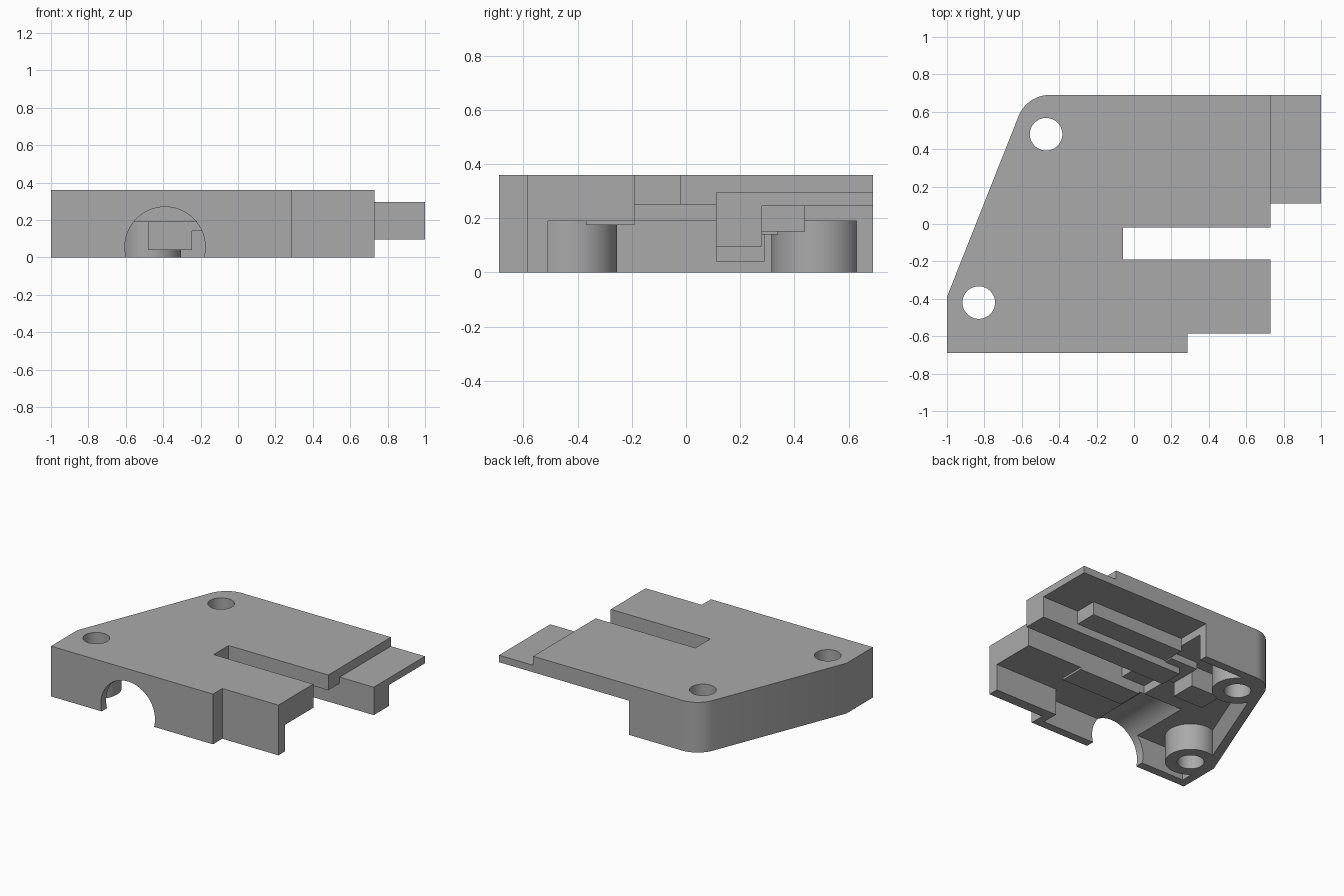
import bpy, bmesh, math
from mathutils import Matrix, Vector

cube = bpy.data.objects.get("Cube")
if cube:
    bpy.data.objects.remove(cube, do_unlink=True)

grey = bpy.data.materials.new("plain_grey")
grey.use_nodes = True
COLOUR = (0.4, 0.4, 0.4, 1)
grey.diffuse_color = COLOUR
grey.node_tree.nodes["Principled BSDF"].inputs["Base Color"].default_value = COLOUR


def finish(name, bm):
    bmesh.ops.recalc_face_normals(bm, faces=bm.faces)
    mesh = bpy.data.meshes.new(name)
    bm.to_mesh(mesh)
    bm.free()
    mesh.materials.append(grey)
    obj = bpy.data.objects.new(name, mesh)
    bpy.context.collection.objects.link(obj)
    return obj


def prism(name, points, z0, z1):
    bm = bmesh.new()
    face = bm.faces.new([bm.verts.new((x, y, z0)) for x, y in points])
    ext = bmesh.ops.extrude_face_region(bm, geom=[face])
    top = [v for v in ext["geom"] if isinstance(v, bmesh.types.BMVert)]
    bmesh.ops.translate(bm, verts=top, vec=(0, 0, z1 - z0))
    return finish(name, bm)


def box(name, x0, x1, y0, y1, z0, z1):
    return prism(name, [(x0, y0), (x1, y0), (x1, y1), (x0, y1)], z0, z1)


def cylinder(name, centre, radius, depth, along_y=False):
    bm = bmesh.new()
    turn = Matrix.Rotation(math.pi / 2 if along_y else 0, 4, "X")
    bmesh.ops.create_cone(bm, cap_ends=True, segments=64, radius1=radius, radius2=radius,
                          depth=depth, matrix=Matrix.Translation(Vector(centre)) @ turn)
    return finish(name, bm)


def corner(cx, cy, radius):
    """Rounded back corner, from the back edge round to the slanted side."""
    angles = [math.radians(90 + 69 * i / 16) for i in range(17)]
    return [(cx + radius * math.cos(a), cy + radius * math.sin(a)) for a in angles]


def combine(body, other, operation):
    mod = body.modifiers.new(other.name, "BOOLEAN")
    mod.operation = operation
    mod.solver = "EXACT"
    mod.object = other
    bpy.context.view_layer.objects.active = body
    bpy.ops.object.modifier_apply(modifier=mod.name)
    bpy.data.objects.remove(other, do_unlink=True)


BOSSES = [(-0.47, 0.48), (-0.83, -0.42)]

# Outer block with the slanted side and the long slot
body = prism("cover_body", [
    (-1, -0.69), (0.285, -0.69), (0.285, -0.585), (0.73, -0.585), (0.73, -0.19),
    (-0.06, -0.19), (-0.06, -0.02), (0.73, -0.02), (0.73, 0.69),
    *corner(-0.45, 0.51, 0.18), (-1, -0.39)], 0, 0.36)

# Hollow underside, open towards +x
cavity = prism("cavity", [
    (1.1, -0.51), (0.23, -0.51), (0.23, -0.63), (-0.94, -0.63), (-0.94, -0.40),
    *reversed(corner(-0.45, 0.51, 0.12)), (1.1, 0.63)], -0.1, 0.19)
combine(body, cavity, "DIFFERENCE")
for cutter in (
    box("back_opening", -0.03, 1.1, 0.2, 0.8, -0.1, 0.245),
    box("slot_recess", -0.245, 1.1, -0.19, 0.11, -0.1, 0.25),
    cylinder("round_channel", (-0.39, -0.54, 0.055), 0.215, 0.7, True),
):
    combine(body, cutter, "DIFFERENCE")

# Screw bosses, ribs and the stepped tab
for cx, cy in BOSSES:
    combine(body, cylinder("screw_boss", (cx, cy, 0.11), 0.165, 0.22), "UNION")
for part in (
    box("tab_plate", 0.6, 1, 0.11, 0.69, 0.245, 0.295),
    box("tab_lip", -0.15, 1, 0.11, 0.28, 0.095, 0.295),
    box("long_rib", -0.03, 0.71, 0.27, 0.44, 0.15, 0.28),
    box("short_rib", -0.245, -0.03, 0.11, 0.34, 0.14, 0.28),
    box("end_block", -0.48, -0.245, 0.11, 0.29, 0.04, 0.28),
    box("front_rib", -0.2, 0.29, -0.37, -0.19, 0.175, 0.3),
):
    combine(body, part, "UNION")

# Screw holes right through
for cx, cy in BOSSES:
    combine(body, cylinder("screw_hole", (cx, cy, 0.2), 0.087, 1), "DIFFERENCE")

bpy.ops.object.select_all(action="DESELECT")
body.select_set(True)
bpy.context.view_layer.objects.active = body
bpy.ops.object.shade_smooth_by_angle(angle=math.radians(30))
